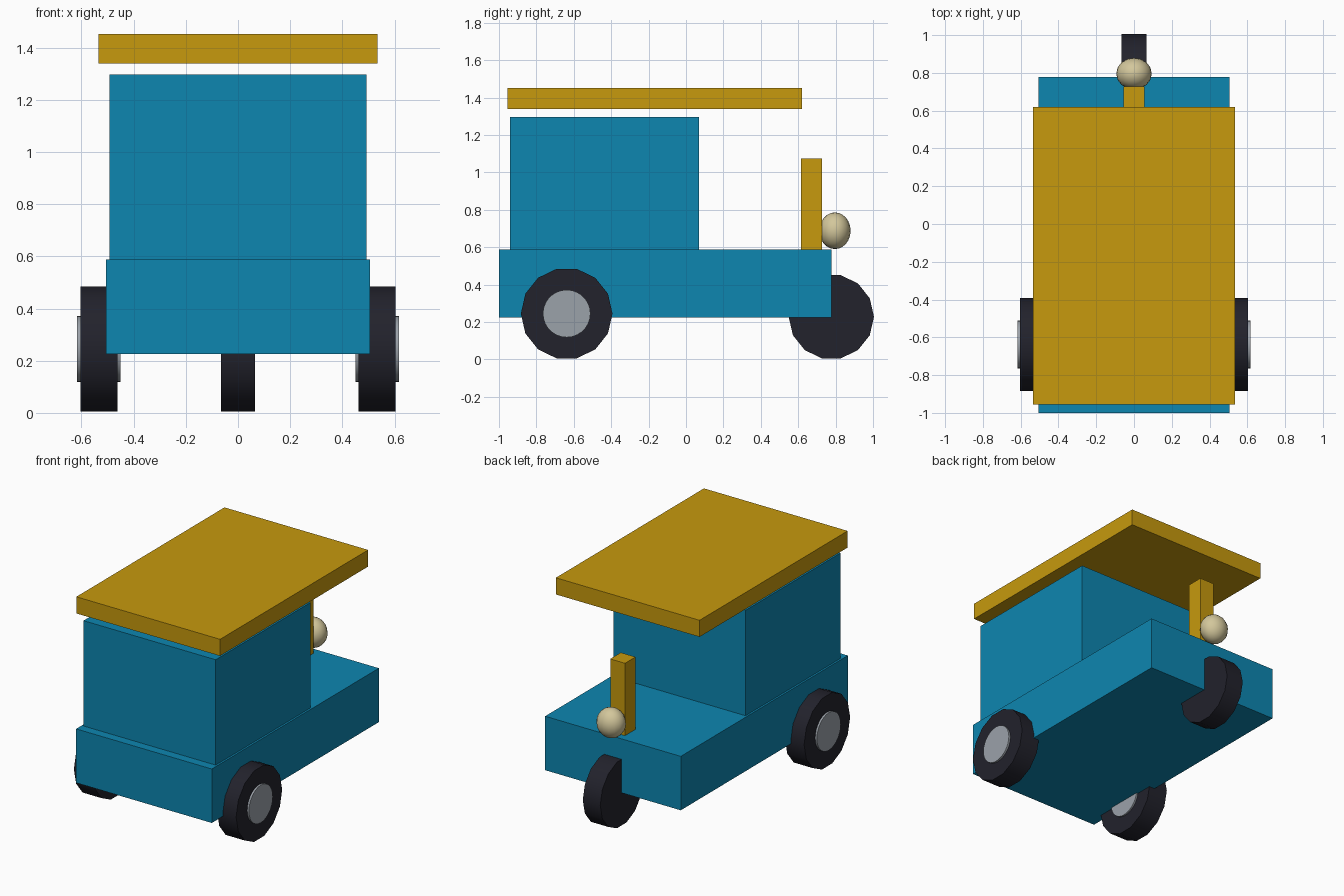
import bpy, bmesh, math
from mathutils import Matrix, Vector

if "Cube" in bpy.data.objects:
    bpy.data.objects.remove(bpy.data.objects["Cube"], do_unlink=True)


def material(name, rgb):
    mat = bpy.data.materials.new(name)
    mat.use_nodes = True
    mat.diffuse_color = (*rgb, 1)
    mat.node_tree.nodes["Principled BSDF"].inputs["Base Color"].default_value = (*rgb, 1)
    return mat


blue = material("blue paint", (0.004, 0.238, 0.434))
yellow = material("yellow paint", (0.57, 0.32, 0.004))
rubber = material("black rubber", (0.016, 0.016, 0.025))
metal = material("grey metal", (0.33, 0.36, 0.40))
lamp = material("cream lamp", (0.65, 0.57, 0.33))


def finish(name, bm, mat, smooth=False):
    mesh = bpy.data.meshes.new(name)
    bm.to_mesh(mesh)
    bm.free()
    mesh.materials.append(mat)
    obj = bpy.data.objects.new(name, mesh)
    bpy.context.collection.objects.link(obj)
    if smooth:
        bpy.ops.object.select_all(action="DESELECT")
        obj.select_set(True)
        bpy.context.view_layer.objects.active = obj
        bpy.ops.object.shade_smooth_by_angle(angle=math.radians(35))
    return obj


def box(name, low, high, mat):
    low, high = Vector(low), Vector(high)
    bm = bmesh.new()
    place = Matrix.Translation((low + high) / 2) @ Matrix.Diagonal((*(high - low), 1))
    bmesh.ops.create_cube(bm, size=1, matrix=place)
    return finish(name, bm, mat)


def disc(name, centre, radius, width, sides, mat):
    """Cylinder lying along x with a corner pointing straight up."""
    bm = bmesh.new()
    turn = Matrix.Rotation(math.pi / 2, 4, "Y")
    bmesh.ops.create_cone(bm, cap_ends=True, segments=sides, radius1=radius,
                          radius2=radius, depth=width,
                          matrix=Matrix.Translation(centre) @ turn)
    return finish(name, bm, mat, True)


# Bodywork
box("chassis", (-0.505, -1.0, 0.225), (0.505, 0.777, 0.588), blue)
box("cabin", (-0.492, -0.94, 0.588), (0.492, 0.07, 1.297), blue)
box("roof", (-0.535, -0.955, 1.34), (0.535, 0.62, 1.452), yellow)
box("steering_post", (-0.055, 0.615, 0.588), (0.055, 0.727, 1.075), yellow)

# Wheels
disc("single_wheel", (0, 0.777, 0.228), 0.228, 0.13, 14, rubber)
for side, sign in (("left", 1), ("right", -1)):
    disc(side + "_tyre", (sign * 0.533, -0.638, 0.245), 0.245, 0.142, 14, rubber)
    disc(side + "_hub", (sign * 0.534, -0.638, 0.245), 0.127, 0.166, 28, metal)

# Headlamp
bm = bmesh.new()
bmesh.ops.create_uvsphere(bm, u_segments=16, v_segments=12, radius=1,
                          matrix=Matrix.Translation((0, 0.796, 0.688))
                          @ Matrix.Diagonal((0.094, 0.084, 0.098, 1)))
finish("headlamp", bm, lamp, True)
